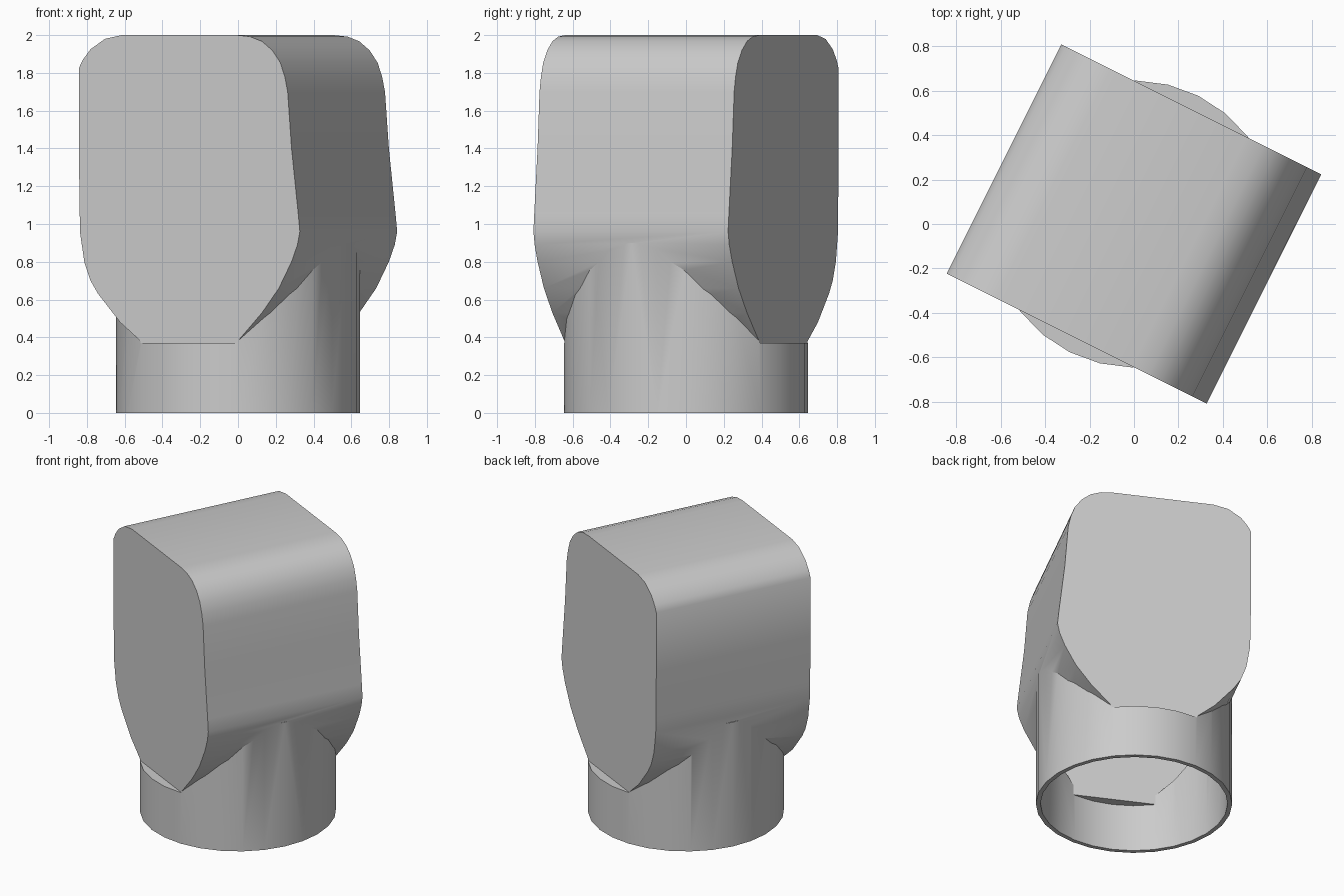
import bpy
import bmesh
import math
from mathutils import Matrix

if "Cube" in bpy.data.objects:
    bpy.data.objects.remove(bpy.data.objects["Cube"], do_unlink=True)

grey = bpy.data.materials.new("plain_grey")
grey.use_nodes = True
grey.diffuse_color = (0.6, 0.6, 0.6, 1)
grey.node_tree.nodes["Principled BSDF"].inputs["Base Color"].default_value = (0.6, 0.6, 0.6, 1)

# Hood cross-section (sideways, height), counter-clockwise from the bottom
HOOD = [(-0.28, 0.373), (0.28, 0.373), (0.43, 0.53), (0.53, 0.66), (0.605, 0.8),
        (0.64, 0.89), (0.654, 0.96), (0.645, 1.05), (0.605, 1.4), (0.582, 1.7),
        (0.565, 1.78), (0.538, 1.855), (0.49, 1.92), (0.43, 1.967), (0.36, 1.992),
        (0.28, 2.0), (-0.40, 2.0), (-0.50, 1.98), (-0.585, 1.925), (-0.63, 1.87),
        (-0.654, 1.825), (-0.654, 1.4), (-0.649, 1.05), (-0.646, 0.95), (-0.622, 0.8),
        (-0.585, 0.7), (-0.54, 0.63), (-0.41, 0.48)]


def finish(name, bm):
    bmesh.ops.recalc_face_normals(bm, faces=bm.faces)
    mesh = bpy.data.meshes.new(name)
    bm.to_mesh(mesh)
    bm.free()
    ob = bpy.data.objects.new(name, mesh)
    bpy.context.collection.objects.link(ob)
    mesh.materials.append(grey)
    return ob


def prism(name, profile, half):
    bm = bmesh.new()
    face = bm.faces.new([bm.verts.new((x, -half, z)) for x, z in profile])
    ext = bmesh.ops.extrude_face_region(bm, geom=[face])
    verts = [g for g in ext["geom"] if isinstance(g, bmesh.types.BMVert)]
    bmesh.ops.translate(bm, verts=verts, vec=(0, 2 * half, 0))
    return finish(name, bm)


def drum(name, radius, low, high):
    bm = bmesh.new()
    bmesh.ops.create_cone(bm, cap_ends=True, segments=28, radius1=radius, radius2=radius,
                          depth=high - low, matrix=Matrix.Translation((0, 0, (low + high) / 2)))
    return finish(name, bm)


def block(name, side, half, low):
    bm = bmesh.new()
    bmesh.ops.create_cube(bm, size=1, matrix=Matrix.Translation((0, side * (half + 1), low + 1.5))
                          @ Matrix.Diagonal((4, 2, 3, 1)))
    return finish(name, bm)


def combine(target, tool, operation):
    mod = target.modifiers.new("cut", "BOOLEAN")
    mod.operation, mod.object, mod.solver = operation, tool, "EXACT"
    bpy.context.view_layer.objects.active = target
    bpy.ops.object.modifier_apply(modifier=mod.name)
    bpy.data.objects.remove(tool, do_unlink=True)


def volume(name, profile, radius, half, low, shelf):
    """Hood joined to a round collar, sliced flat front and back above the shelf."""
    body = prism(name, profile, 1)
    combine(body, drum("collar", radius, low, 0.9), "UNION")
    for side in (-1, 1):
        combine(body, block("slicer", side, half, shelf), "DIFFERENCE")
    return body


# Outer form and hollow inside
cowl = volume("vent_cowl", HOOD, 0.645, 0.576, 0, 0.37)
inner = [(x * 0.955, 1.19 + (z - 1.19) * 0.965) for x, z in HOOD]
combine(cowl, volume("cavity", inner, 0.615, 0.548, -0.2, 0.34), "DIFFERENCE")

# Turn the cowl on its axis and shade
cowl.data.transform(Matrix.Rotation(-math.atan(0.5), 4, "Z"))
bpy.ops.object.select_all(action="DESELECT")
cowl.select_set(True)
bpy.context.view_layer.objects.active = cowl
bpy.ops.object.shade_smooth_by_angle(angle=math.radians(30))
